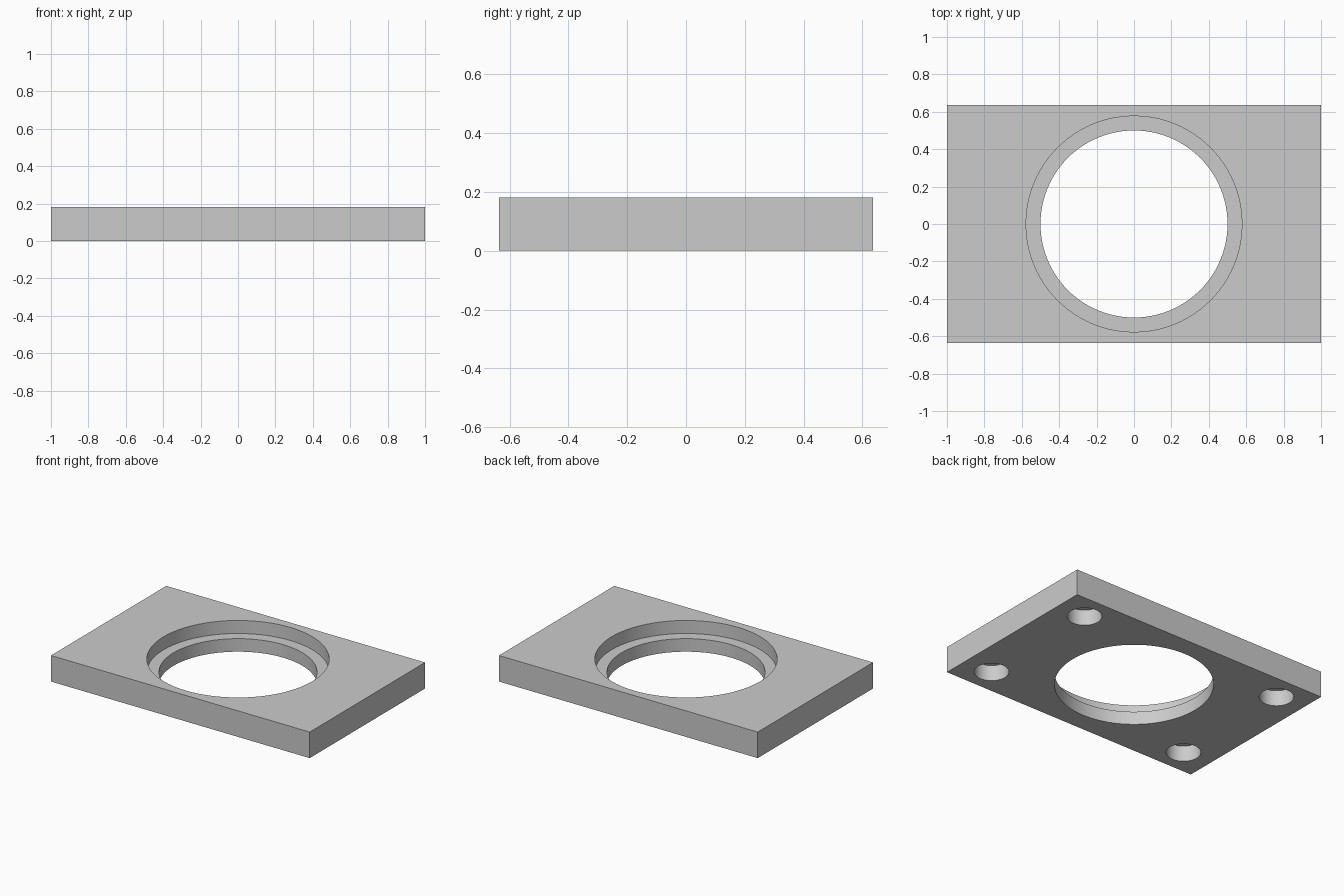
import bpy
import math

# Remove the default cube
old = bpy.data.objects.get("Cube")
if old:
    bpy.data.objects.remove(old, do_unlink=True)

WIDTH, DEPTH, HEIGHT = 2.0, 1.273, 0.182
BORE_R, RECESS_R, RECESS_FLOOR = 0.5, 0.577, 0.091
BOLT_R, BOLT_DEPTH, BOLT_CIRCLE = 0.109, 0.109, 0.909
MARGIN = 0.1

grey = bpy.data.materials.new("light_grey")
grey.use_nodes = True
colour = (0.6, 0.6, 0.6, 1)
grey.diffuse_color = colour
grey.node_tree.nodes["Principled BSDF"].inputs["Base Color"].default_value = colour

# Rectangular plate
bpy.ops.mesh.primitive_cube_add(size=1, location=(0, 0, HEIGHT / 2))
plate = bpy.context.object
plate.name = "flange_plate"
plate.scale = (WIDTH, DEPTH, HEIGHT)
bpy.ops.object.transform_apply(location=True, rotation=False, scale=True)
plate.data.materials.append(grey)


def drill(name, x, y, radius, bottom, top, sides):
    """Cut a vertical round hole into the plate between two heights."""
    bpy.ops.mesh.primitive_cylinder_add(
        vertices=sides, radius=radius, depth=top - bottom,
        location=(x, y, (top + bottom) / 2))
    cutter = bpy.context.object
    cutter.name = name
    cutter.hide_render = True
    cutter.data.materials.append(grey)
    mod = plate.modifiers.new(name, "BOOLEAN")
    mod.operation = "DIFFERENCE"
    mod.solver = "EXACT"
    mod.object = cutter
    bpy.ops.object.select_all(action="DESELECT")
    plate.select_set(True)
    bpy.context.view_layer.objects.active = plate
    bpy.ops.object.modifier_apply(modifier=name)
    bpy.data.objects.remove(cutter, do_unlink=True)


# Central bore with a wider stepped recess on top
drill("bore_cutter", 0, 0, BORE_R, -MARGIN, HEIGHT + MARGIN, 96)
drill("recess_cutter", 0, 0, RECESS_R, RECESS_FLOOR, HEIGHT + MARGIN, 96)

# Four blind bolt holes in the underside, on a common circle
for angle in (30, 150, 210, 330):
    a = math.radians(angle)
    drill("bolt_hole_cutter", BOLT_CIRCLE * math.cos(a), BOLT_CIRCLE * math.sin(a),
          BOLT_R, -MARGIN, BOLT_DEPTH, 48)

# Smooth walls, crisp edges
bpy.ops.object.shade_smooth_by_angle(angle=math.radians(30))
